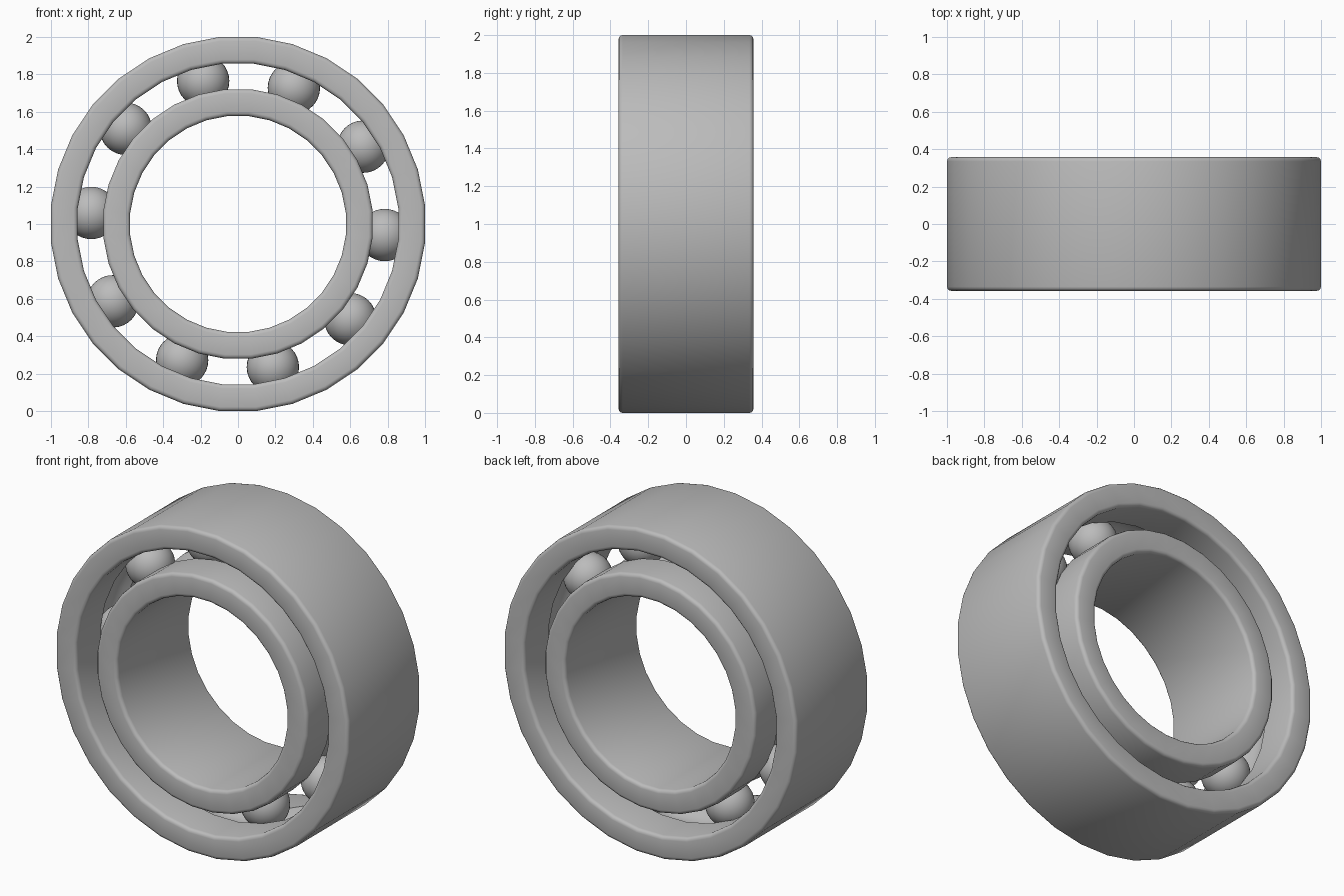
import bpy
import bmesh
import math
from mathutils import Matrix, Vector

if "Cube" in bpy.data.objects:
    bpy.data.objects.remove(bpy.data.objects["Cube"], do_unlink=True)

SIDES = 32                       # facets around each ring
FLAT = 1 / math.cos(math.pi / SIDES)
HALF = 0.357                     # half width of the bearing
PITCH, BALL = 0.787, 0.14        # ball circle radius, ball radius
BALLS = 10

steel = bpy.data.materials.new("steel_grey")
steel.use_nodes = True
colour = (0.5, 0.5, 0.5, 1)
steel.diffuse_color = colour
steel.node_tree.nodes["Principled BSDF"].inputs["Base Color"].default_value = colour


def finish(name, bm, angle):
    bmesh.ops.recalc_face_normals(bm, faces=bm.faces)
    mesh = bpy.data.meshes.new(name)
    bm.to_mesh(mesh)
    bm.free()
    mesh.materials.append(steel)
    obj = bpy.data.objects.new(name, mesh)
    bpy.context.collection.objects.link(obj)
    bpy.ops.object.select_all(action='DESELECT')
    obj.select_set(True)
    bpy.context.view_layer.objects.active = obj
    bpy.ops.object.shade_smooth_by_angle(angle=math.radians(angle))
    return obj


def rounded(r, y, dr, dy, size=0.022, steps=3):
    """Quarter-round corner, from the (dr) wall to the (dy) face."""
    pts = []
    for i in range(steps + 1):
        a = math.pi / 2 * i / steps
        pts.append((r - dr * size * (1 - math.cos(a)), y - dy * size * (1 - math.sin(a))))
    return pts


def race(name, plain, grooved):
    """Ring with one plain wall and one wall holding the ball groove."""
    out = 1 if plain > grooved else -1
    profile = rounded(plain, HALF, out, 1)
    profile += rounded(grooved, HALF, -out, 1)[::-1]
    # Groove arc, concentric with the balls
    end = math.acos(abs(grooved - PITCH) / BALL)
    for i in range(9):
        a = end * (1 - i / 4)
        side = 1 if grooved > PITCH else -1
        profile.append((PITCH + side * BALL * math.cos(a), BALL * math.sin(a)))
    profile += rounded(grooved, -HALF, -out, -1)
    profile += rounded(plain, -HALF, out, -1)[::-1]

    # Lathe the closed profile around the y axis
    bm = bmesh.new()
    loops = []
    for s in range(SIDES):
        t = 2 * math.pi * (s + 0.5) / SIDES
        loops.append([bm.verts.new((r * FLAT * math.cos(t), y, 1 + r * FLAT * math.sin(t)))
                      for r, y in profile])
    n = len(profile)
    for s in range(SIDES):
        a, b = loops[s], loops[(s + 1) % SIDES]
        for i in range(n):
            j = (i + 1) % n
            bm.faces.new((a[i], a[j], b[j], b[i]))
    return finish(name, bm, 40)


race("outer_race", 1.0, 0.857)
race("inner_race", 0.577, 0.72)

# Balls spaced evenly in the groove
for k in range(BALLS):
    t = math.radians(-4.3) + 2 * math.pi * k / BALLS
    centre = Vector((PITCH * math.cos(t), 0, 1 + PITCH * math.sin(t)))
    bm = bmesh.new()
    bmesh.ops.create_uvsphere(bm, u_segments=32, v_segments=16, radius=BALL,
                              matrix=Matrix.Translation(centre))
    finish(f"ball_{k + 1}", bm, 60)
